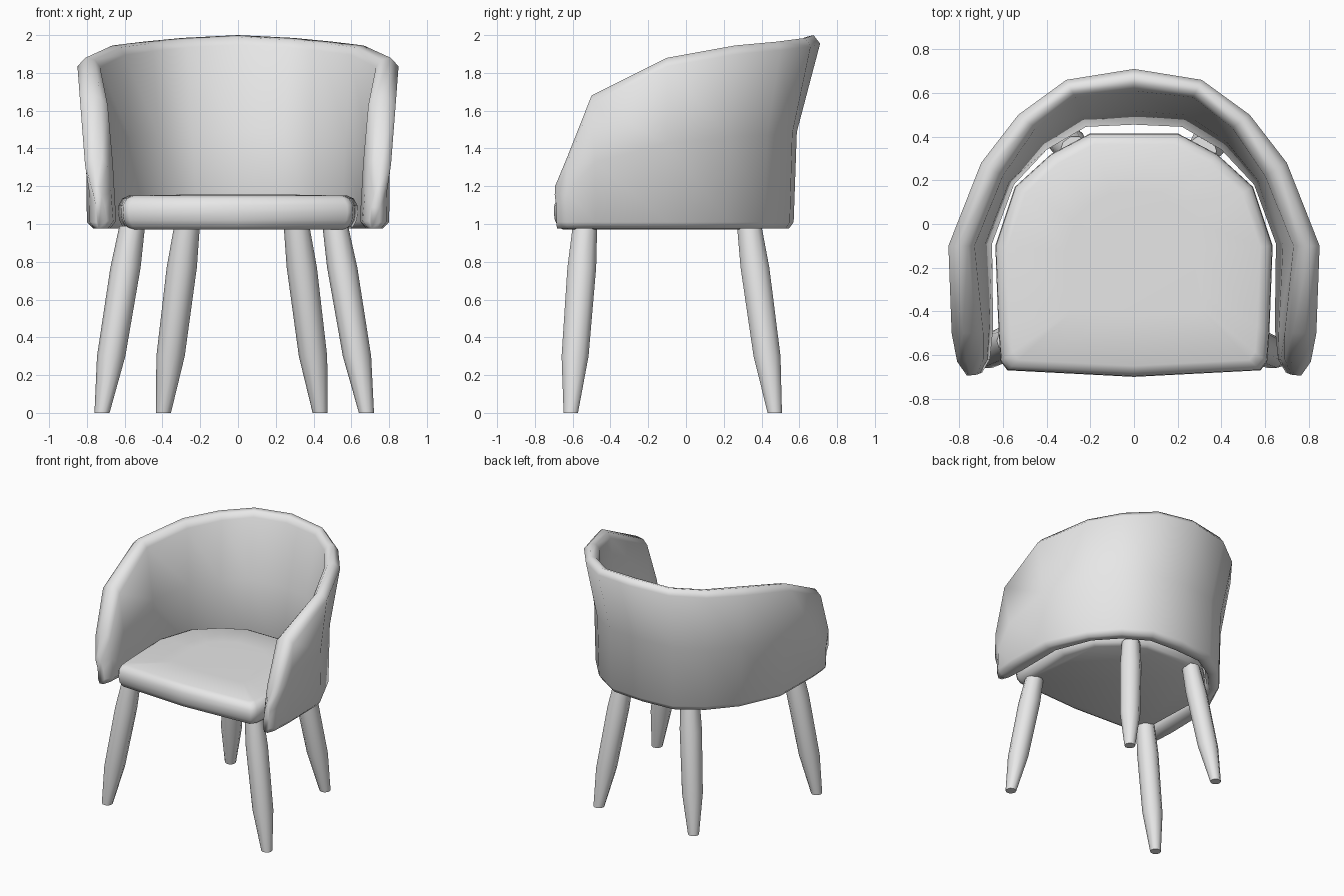
import bpy
import math
from mathutils import Vector

cube = bpy.data.objects.get("Cube")
if cube:
    bpy.data.objects.remove(cube, do_unlink=True)

grey = bpy.data.materials.new("light grey")
grey.use_nodes = True
grey.diffuse_color = (0.8, 0.8, 0.8, 1)
grey.node_tree.nodes["Principled BSDF"].inputs["Base Color"].default_value = (0.8, 0.8, 0.8, 1)


def loft(name, rings, angle):
    """Skin closed rings of equal length, cap both ends and smooth."""
    n = len(rings[0])
    verts = [p for ring in rings for p in ring]
    faces = []
    for r in range(len(rings) - 1):
        for i in range(n):
            j = (i + 1) % n
            faces.append((r * n + i, r * n + j, (r + 1) * n + j, (r + 1) * n + i))
    faces.append(tuple(reversed(range(n))))
    faces.append(tuple(range(len(verts) - n, len(verts))))
    mesh = bpy.data.meshes.new(name)
    mesh.from_pydata(verts, [], faces)
    mesh.materials.append(grey)
    obj = bpy.data.objects.new(name, mesh)
    bpy.context.collection.objects.link(obj)
    bpy.ops.object.select_all(action="DESELECT")
    obj.select_set(True)
    bpy.context.view_layer.objects.active = obj
    bpy.ops.object.mode_set(mode="EDIT")
    bpy.ops.mesh.select_all(action="SELECT")
    bpy.ops.mesh.normals_make_consistent(inside=False)
    bpy.ops.object.mode_set(mode="OBJECT")
    bpy.ops.object.shade_smooth_by_angle(angle=math.radians(angle))
    return obj


# Wrap-around back: stations from the back centre to the arm tip
# (outer foot, inner foot, outer rim, inner rim, rim height)
stations = [
    ((0, .57), (0, .455), (0, .71), (0, .61), 2.0),
    ((.27, .55), (.22, .445), (.31, .66), (.27, .58), 1.985),
    ((.47, .42), (.40, .34), (.53, .50), (.45, .44), 1.965),
    ((.64, .22), (.55, .18), (.70, .28), (.60, .22), 1.945),
    ((.79, -.10), (.65, -.09), (.85, -.10), (.73, -.10), 1.88),
    ((.80, -.48), (.645, -.48), (.835, -.50), (.69, -.50), 1.68),
    ((.785, -.63), (.66, -.62), (.81, -.63), (.69, -.62), 1.36),
    ((.75, -.685), (.695, -.68), (.765, -.695), (.72, -.69), 1.2),
]


def wall_section(station, side):
    of, inf, orim, irim = (Vector((p[0] * side, p[1])) for p in station[:4])
    top, base = station[4], 0.975
    mid = (base + top) / 2
    outline = [
        (of.lerp(inf, .22), base), (of, base + .035),
        (of.lerp(orim, .12), mid), (orim, top - .045),
        (orim.lerp(irim, .35), top), (orim.lerp(irim, .75), top - .01),
        (irim, top - .05), (inf.lerp(irim, .4), mid),
        (inf, base + .04), (inf.lerp(of, .22), base),
    ]
    return [(p.x, p.y, z) for p, z in outline]


sections = [wall_section(s, -1) for s in reversed(stations[1:])]
sections += [wall_section(s, 1) for s in stations]
loft("wraparound_back", sections, 80)

# Seat cushion with rolled edges
half = [(.58, -.67), (.61, -.63), (.62, -.5), (.635, -.1),
        (.545, .17), (.38, .32), (.2, .415)]
outline = [(0, -.70)] + half + [(-x, y) for x, y in reversed(half)]
roll = [(.97, .91), (.985, .96), (1.02, .99), (1.06, 1.0), (1.10, .995),
        (1.135, .965), (1.15, .91), (1.155, .5)]
centre_y = -.14
loft("seat_cushion",
     [[(x * s, centre_y + (y - centre_y) * s, z) for x, y in outline] for z, s in roll], 80)

# Tapered, splayed legs
profile = [(0, .04), (.3, .075), (.77, .08), (.99, .068)]
sides = 10


def leg(name, foot, head):
    rings = []
    for z, radius in profile:
        c = Vector(foot).lerp(Vector(head), z / profile[-1][0])
        rings.append([(c.x + radius * math.cos(i * math.tau / sides),
                       c.y + radius * math.sin(i * math.tau / sides), z)
                      for i in range(sides)])
    loft(name, rings, 45)


leg("front_right_leg", (-.72, -.61), (-.56, -.535))
leg("front_left_leg", (.68, -.61), (.515, -.535))
leg("back_right_leg", (-.395, .47), (-.27, .335))
leg("back_left_leg", (.435, .47), (.31, .335))
